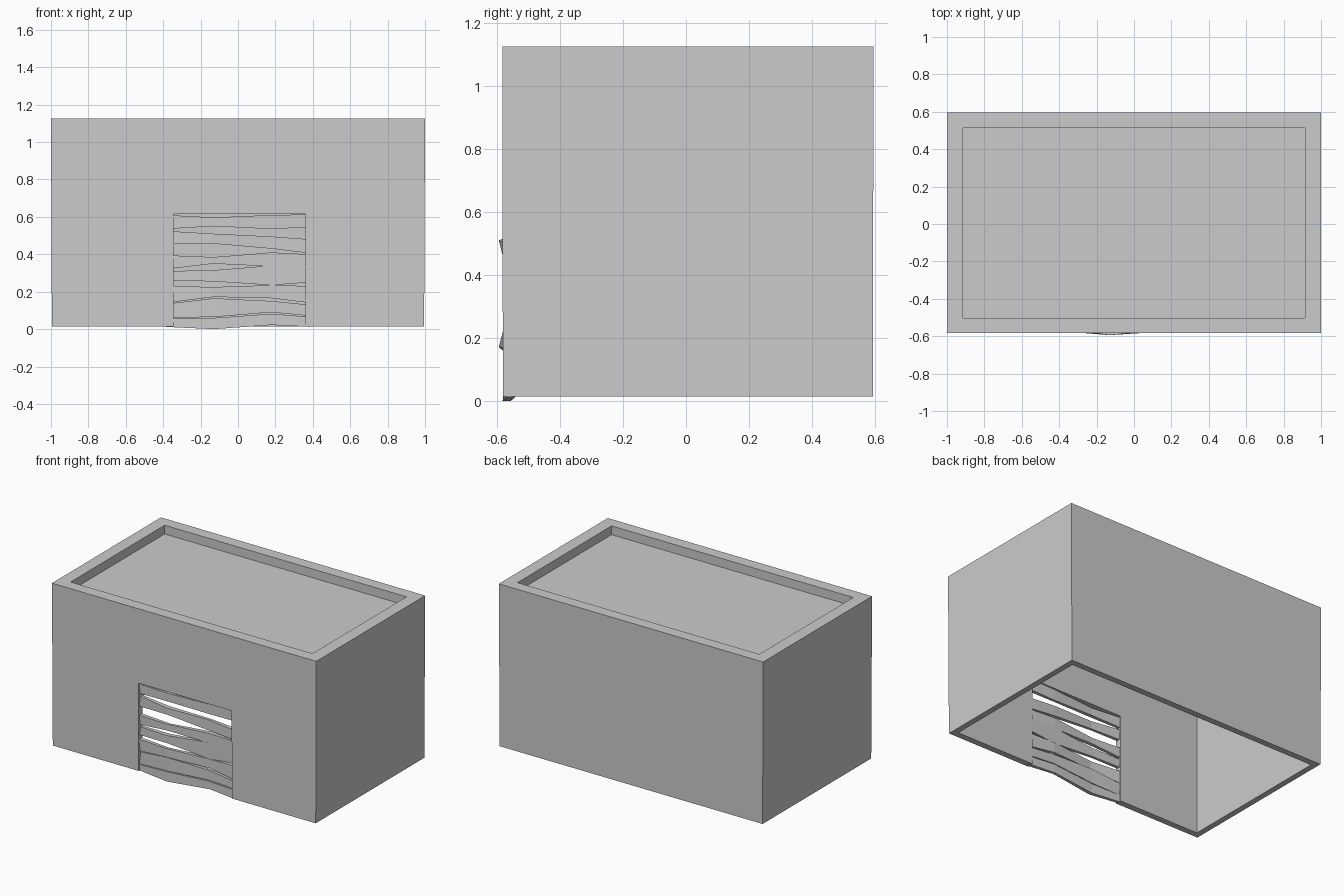
import bpy, bmesh

cube = bpy.data.objects.get("Cube")
if cube:
    bpy.data.objects.remove(cube, do_unlink=True)

# One plain grey for everything
grey = bpy.data.materials.new("concrete_grey")
grey.use_nodes = True
colour = (0.6, 0.6, 0.6, 1)
grey.diffuse_color = colour
grey.node_tree.nodes["Principled BSDF"].inputs["Base Color"].default_value = colour


def loft(name, rings, cap=True):
    """Skin a row of four-point rings and close both ends."""
    bm = bmesh.new()
    loops = [[bm.verts.new(p) for p in ring] for ring in rings]
    for a, b in zip(loops, loops[1:]):
        for i in range(4):
            j = (i + 1) % 4
            bm.faces.new((a[i], a[j], b[j], b[i]))
    bm.faces.new(loops[0][::-1])
    bm.faces.new(loops[-1])
    bmesh.ops.recalc_face_normals(bm, faces=bm.faces)
    mesh = bpy.data.meshes.new(name)
    bm.to_mesh(mesh)
    bm.free()
    mesh.materials.append(grey)
    obj = bpy.data.objects.new(name, mesh)
    bpy.context.collection.objects.link(obj)
    return obj


def rect(hx, hy, z, cy=0.006):
    return [(-hx, cy - hy, z), (hx, cy - hy, z), (hx, cy + hy, z), (-hx, cy + hy, z)]


# Hollow building: ceiling, inner wall, base, outer wall, parapet, sunken roof
WALL, RIM, BASE, TOP = 0.045, 0.085, 0.015, 1.125
HX, HY = 1.0, 0.589
building = loft("building_shell", [
    rect(HX - WALL, HY - WALL, 1.02),
    rect(HX - WALL, HY - WALL, BASE),
    rect(HX - 0.005, HY - 0.002, BASE),
    rect(HX, HY, TOP),
    rect(HX - RIM, HY - RIM + 0.004, TOP),
    rect(HX - RIM, HY - RIM + 0.004, TOP - 0.06),
])

# Doorway cut through the front wall
cutter = loft("doorway_cutter", [
    [(-0.345, -0.8, z), (0.36, -0.8, z), (0.36, -0.3, z), (-0.345, -0.3, z)]
    for z in (-0.1, 0.615)
])
cutter.hide_render = True
cut = building.modifiers.new("doorway", "BOOLEAN")
cut.operation = "DIFFERENCE"
cut.solver = "EXACT"
cut.object = cutter
bpy.context.view_layer.objects.active = building
bpy.ops.object.modifier_apply(modifier=cut.name)
bpy.data.objects.remove(cutter, do_unlink=True)

# Warped planks barring the doorway: top and bottom heights at four stations
STATIONS = (-0.385, -0.13, 0.18, 0.385)
PLANKS = [
    ((.61, .597, .61, .613), (.535, .55, .535, .545)),
    ((.525, .51, .495, .48), (.455, .457, .43, .405)),
    ((.395, .385, .41, .4), (.32, .35, .335, .32)),
    ((.31, .315, .34, .33), (.26, .255, .235, .25)),
    ((.23, .225, .235, .23), (.14, .172, .165, .14)),
    ((.135, .165, .15, .13), (.06, .065, .09, .07)),
    ((.055, .06, .082, .065), (.012, 0, .022, .012)),
]
for n, (tops, bottoms) in enumerate(PLANKS):
    bulge = -0.594 if n in (1, 4) else -0.582
    rings = []
    for s, (x, top, bottom) in enumerate(zip(STATIONS, tops, bottoms)):
        front = bulge if s == 1 else -0.574
        lean = 0.014 if (s + n) % 2 else 0
        back = front + 0.032
        rings.append([(x, front + lean, top), (x, front + 0.014 - lean, bottom),
                      (x, back - lean / 2, bottom), (x, back, top)])
    loft(f"door_plank_{n + 1}", rings)
